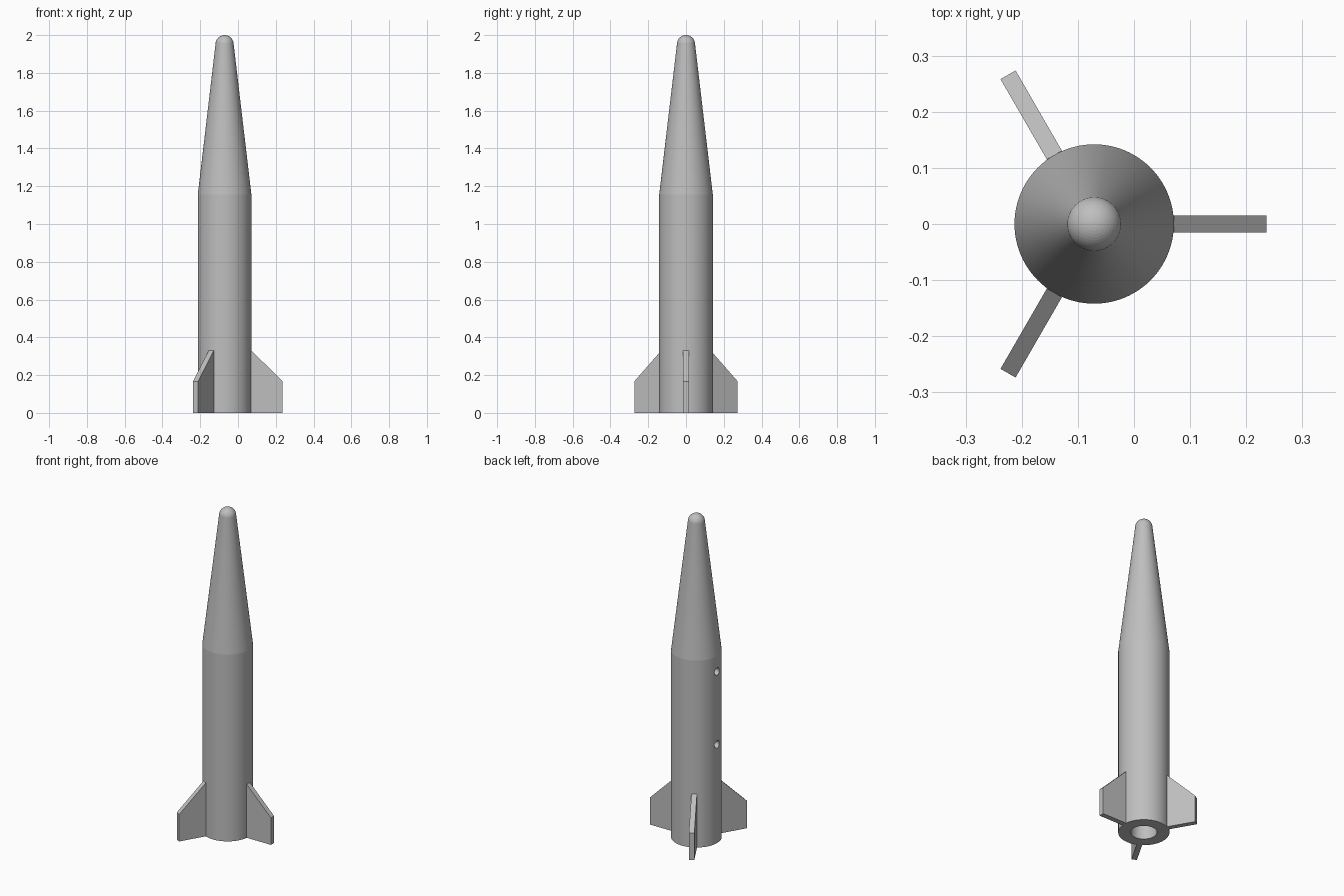
import bpy, bmesh, math
from mathutils import Matrix, Vector

cube = bpy.data.objects.get("Cube")
if cube:
    bpy.data.objects.remove(cube, do_unlink=True)

AXIS_X = -0.071          # body axis, offset because of the three-way fins
BODY_R, BORE_R, NOSE_R = 0.142, 0.073, 0.048
SHOULDER_Z, NOSE_Z, BORE_TOP = 1.155, 1.952, 1.12

grey = bpy.data.materials.new("Light grey")
grey.use_nodes = True
colour = (0.52, 0.52, 0.52, 1)
grey.diffuse_color = colour
grey.node_tree.nodes["Principled BSDF"].inputs["Base Color"].default_value = colour


def add_object(name, bm):
    bmesh.ops.recalc_face_normals(bm, faces=bm.faces)
    mesh = bpy.data.meshes.new(name)
    bm.to_mesh(mesh)
    bm.free()
    mesh.materials.append(grey)
    obj = bpy.data.objects.new(name, mesh)
    bpy.context.collection.objects.link(obj)
    obj.location.x = AXIS_X
    return obj


def lathe(name, profile, steps=96):
    """Spin a (radius, z) profile around the body axis."""
    bm = bmesh.new()
    verts = [bm.verts.new((r, 0, z)) for r, z in profile]
    edges = [bm.edges.new(pair) for pair in zip(verts, verts[1:])]
    bmesh.ops.spin(bm, geom=verts + edges, axis=(0, 0, 1), cent=(0, 0, 0),
                   angle=math.tau, steps=steps, use_duplicate=False)
    bmesh.ops.remove_doubles(bm, verts=bm.verts, dist=1e-5)
    return add_object(name, bm)


# Body and nose: bore, base ring, tube, cone and rounded tip in one profile
dome = [(NOSE_R * math.cos(a), NOSE_Z + NOSE_R * math.sin(a))
        for a in (math.pi / 2 * i / 12 for i in range(12))]
body = lathe("rocket_body", [(0, BORE_TOP), (BORE_R, BORE_TOP), (BORE_R, 0),
                             (BODY_R, 0), (BODY_R, SHOULDER_Z)]
             + dome + [(0, NOSE_Z + NOSE_R)])

# Two countersunk rail holes, cut through the wall on the right side
bm = bmesh.new()
for z in (0.61, 1.06):
    for r_out, r_in, depth, start in ((0.025, 0.014, 0.03, 0.004),
                                      (0.013, 0.013, 0.12, -0.01)):
        middle = -BODY_R - start + depth / 2
        bmesh.ops.create_cone(
            bm, cap_ends=True, segments=32, radius1=r_out, radius2=r_in, depth=depth,
            matrix=Matrix.Translation((middle, 0, z)) @ Matrix.Rotation(math.pi / 2, 4, 'Y'))
cutter = add_object("rail_hole_cutter", bm)
cutter.hide_render = True
cutter.hide_viewport = True
cut = body.modifiers.new("Rail holes", 'BOOLEAN')
cut.operation = 'DIFFERENCE'
cut.solver = 'EXACT'
cut.use_self = True
cut.object = cutter

# Apply the cut so the shading can be set on the final faces
bpy.context.view_layer.objects.active = body
body.select_set(True)
bpy.ops.object.modifier_apply(modifier=cut.name)
bpy.data.objects.remove(cutter, do_unlink=True)
bpy.ops.object.shade_smooth_by_angle(angle=math.radians(5.5))

# Three clipped fins, rooted just inside the tube wall
FIN = [(0.12, 0), (0.307, 0), (0.307, 0.167), (BODY_R, 0.33), (0.12, 0.33)]
THICKNESS = 0.031
for i, name in enumerate(("left_fin", "back_right_fin", "front_right_fin")):
    bm = bmesh.new()
    side = bm.faces.new([bm.verts.new((r, -THICKNESS / 2, z)) for r, z in FIN])
    extruded = bmesh.ops.extrude_face_region(bm, geom=[side])["geom"]
    bmesh.ops.translate(bm, vec=Vector((0, THICKNESS, 0)),
                        verts=[v for v in extruded if isinstance(v, bmesh.types.BMVert)])
    fin = add_object(name, bm)
    fin.rotation_euler.z = i * math.tau / 3
